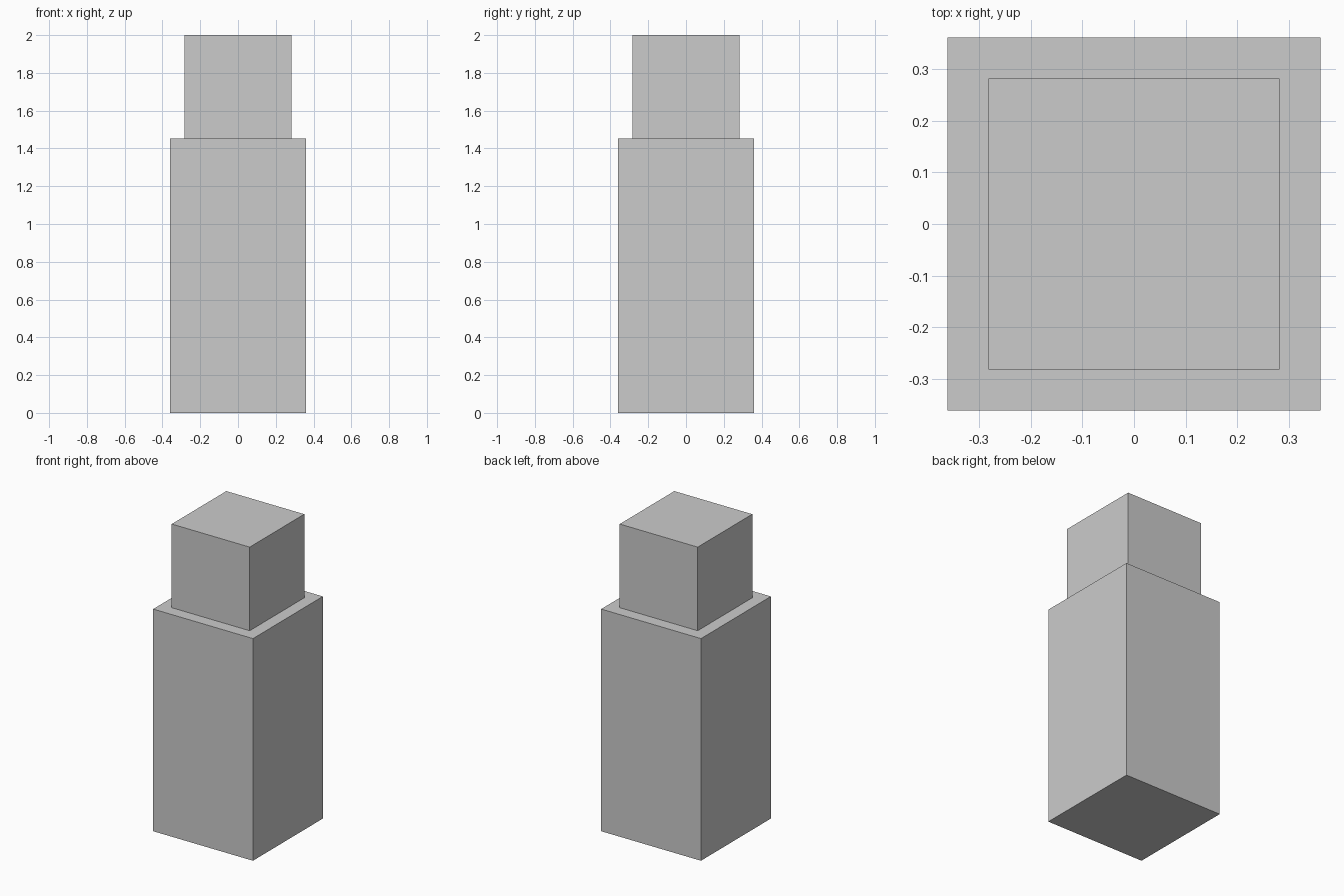
import bpy

if "Cube" in bpy.data.objects:
    bpy.data.objects.remove(bpy.data.objects["Cube"])


def block(name, width, z0, z1):
    """Square block centred on the z axis, spanning z0 to z1."""
    bpy.ops.mesh.primitive_cube_add(size=1, location=(0, 0, (z0 + z1) / 2))
    obj = bpy.context.object
    obj.name = name
    obj.scale = (width, width, z1 - z0)
    bpy.ops.object.transform_apply(location=False, rotation=False, scale=True)
    return obj


STEP_Z = 1.453

# Tall lower body
block("lower_body", 0.722, 0.0, STEP_Z)
# Narrower cap standing on the body
block("upper_cap", 0.564, STEP_Z, 2.0)
